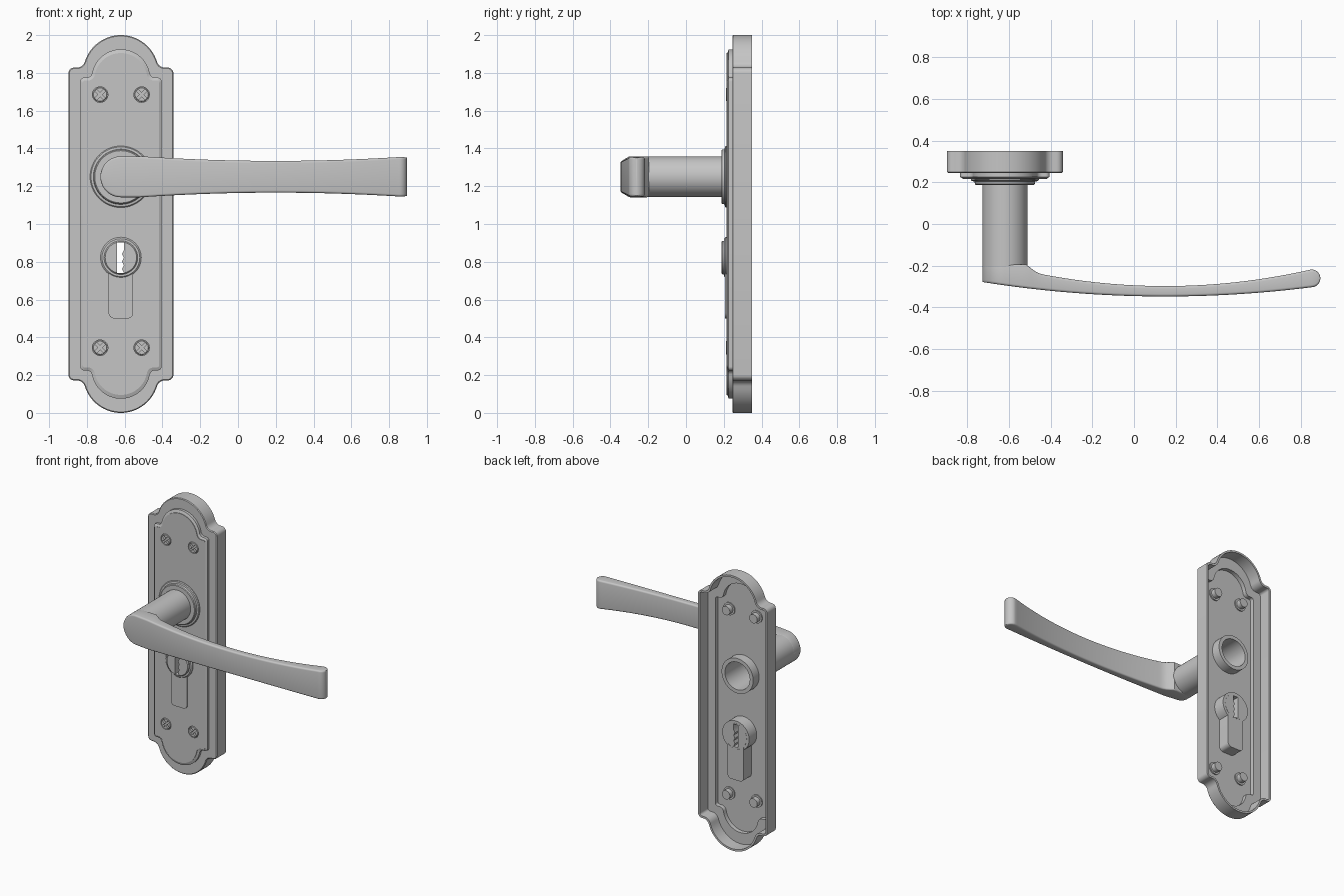
import bpy, bmesh
from math import sin, cos, pi, atan2, sqrt, radians

cube = bpy.data.objects.get("Cube")
if cube:
    bpy.data.objects.remove(cube, do_unlink=True)

CX = -0.62        # centre line of the plate
HANDLE_Z = 1.25
LOCK_Z = 0.822

metal = bpy.data.materials.new("satin_grey")
metal.use_nodes = True
GREY = (0.56, 0.56, 0.56, 1)
metal.diffuse_color = GREY
metal.node_tree.nodes["Principled BSDF"].inputs["Base Color"].default_value = GREY
parts = []


def loft(name, rings, closed=False):
    """Skin equal-length rings; cap the ends unless the rings form a loop."""
    bm = bmesh.new()
    loops = [[bm.verts.new(p) for p in ring] for ring in rings]
    pairs = list(zip(loops, loops[1:]))
    if closed:
        pairs.append((loops[-1], loops[0]))
    else:
        bm.faces.new(loops[0])
        bm.faces.new(loops[-1])
    n = len(loops[0])
    for a, b in pairs:
        for i in range(n):
            j = (i + 1) % n
            bm.faces.new((a[i], a[j], b[j], b[i]))
    bmesh.ops.recalc_face_normals(bm, faces=bm.faces)
    mesh = bpy.data.meshes.new(name)
    bm.to_mesh(mesh)
    bm.free()
    mesh.materials.append(metal)
    obj = bpy.data.objects.new(name, mesh)
    bpy.context.collection.objects.link(obj)
    parts.append(obj)
    return obj


def lathe(name, profile, x, z, closed=False, n=48):
    """Turn (radius, y) points around an axis that runs front to back."""
    turn = [2 * pi * i / n for i in range(n)]
    return loft(name, [[(x + r * cos(t), y, z + r * sin(t)) for t in turn]
                       for r, y in profile], closed)


def prism(name, outline, x, z, y0, y1):
    return loft(name, [[(x + u, y, z + v) for u, v in outline] for y in (y0, y1)])


def cut(obj, cutter):
    mod = obj.modifiers.new("cut", 'BOOLEAN')
    mod.operation = 'DIFFERENCE'
    mod.solver = 'EXACT'
    mod.object = cutter
    bpy.context.view_layer.update()
    deps = bpy.context.evaluated_depsgraph_get()
    mesh = bpy.data.meshes.new_from_object(obj.evaluated_get(deps))
    obj.modifiers.clear()
    obj.data = mesh
    parts.remove(cutter)
    bpy.data.objects.remove(cutter, do_unlink=True)


def arc(x, z, r, a0, a1, n):
    return [(x + r * cos(a0 + (a1 - a0) * i / n), z + r * sin(a0 + (a1 - a0) * i / n))
            for i in range(n + 1)]


def rounded_rect(w, z0, z1, r):
    pts = []
    for k, (x, z) in enumerate(((w - r, z1 - r), (r - w, z1 - r), (r - w, z0 + r), (w - r, z0 + r))):
        pts += arc(x, z, r, k * pi / 2, (k + 1) * pi / 2, 6)
    return pts


def plate_ring(y, w, dome, top, shoulder, fillet, corner):
    """Domed, shouldered outline, symmetric about x and mid height."""
    zc = top - dome
    dz = shoulder + fillet - zc
    fx = sqrt((dome + fillet) ** 2 - dz ** 2)
    t = atan2(dz, fx)
    quarter = arc(0, zc, dome, pi / 2, t, 16)
    quarter += arc(fx, shoulder + fillet, fillet, pi + t, 1.5 * pi, 8)
    quarter += arc(w - corner, shoulder - corner, corner, pi / 2, 0, 6)
    quarter[0] = (0, top)
    right = quarter + [(x, 2 - z) for x, z in reversed(quarter)]
    left = [(-x, z) for x, z in reversed(right[1:-1])]
    return [(CX + x, y, z) for x, z in right + left]


# Backplate: thin pressed shell, open at the rear, with a raised stepped field
outer = (0.278, 0.2, 2.0, 1.828, 0.045, 0.03)
lip = (0.273, 0.195, 1.995, 1.823, 0.047, 0.026)
wall = (0.264, 0.186, 1.986, 1.814, 0.052, 0.018)
step = (0.215, 0.155, 1.925, 1.775, 0.03, 0.02)
field = (0.203, 0.14, 1.905, 1.76, 0.035, 0.015)
plate = loft("backplate", [
    plate_ring(0.227, *field), plate_ring(0.257, *field), plate_ring(0.257, *wall),
    plate_ring(0.35, *wall), plate_ring(0.35, *outer), plate_ring(0.25, *outer),
    plate_ring(0.245, *lip), plate_ring(0.245, *step), plate_ring(0.226, *step),
    plate_ring(0.219, *field), plate_ring(0.215, *field)])


def drill(r, x, z):
    cut(plate, lathe("drill", [(r, 0.1), (r, 0.5)], x, z))


# Openings in the plate
drill(0.12, CX, HANDLE_Z)
drill(0.095, CX, LOCK_Z)

# Screws with crossed recesses
bar = [(-0.032, -0.007), (0.032, -0.007), (0.032, 0.007), (-0.032, 0.007)]
for side in (-1, 1):
    for level, z in (("lower", 0.345), ("upper", 1.685)):
        x = CX + side * 0.11
        drill(0.041, x, z)
        screw = lathe(level + ("_left" if side > 0 else "_right") + "_screw",
                      [(0.032, 0.27), (0.032, 0.235), (0.045, 0.235), (0.045, 0.224), (0.038, 0.224),
                       (0.038, 0.216), (0.035, 0.213)], x, z, n=32)
        for a in (radians(45), radians(135)):
            cross = [(u * cos(a) - v * sin(a), u * sin(a) + v * cos(a)) for u, v in bar]
            cut(screw, prism("cross_cutter", cross, x, z, 0.1, 0.23))

# Lock: body standing out at the rear, collar and plug with a toothed keyway
body = prism("lock_body", rounded_rect(0.065, -0.322, -0.03, 0.03), CX, LOCK_Z, 0.206, 0.315)
cut(body, lathe("body_cutter", [(0.095, 0.1), (0.095, 0.5)], CX, LOCK_Z))
lathe("lock_collar", [(0.088, 0.202), (0.1, 0.202), (0.108, 0.209), (0.108, 0.314), (0.088, 0.314)],
      CX, LOCK_Z, closed=True)
plug = lathe("lock_plug", [(0.089, 0.315), (0.089, 0.194), (0.083, 0.187)], CX, LOCK_Z)
teeth = [(0.016 if i % 2 else 0.006, -0.06 + 0.02 * i) for i in range(5)]
keyway = [(-0.02, 0.081), (-0.02, -0.081), (0.016, -0.081)] + teeth + [(0.016, 0.04), (0.016, 0.081)]
cut(plug, prism("keyway_cutter", keyway, CX, LOCK_Z, 0.1, 0.5))

# Rose around the handle neck
lathe("handle_rose", [(0.163, 0.224), (0.163, 0.211), (0.158, 0.206), (0.146, 0.204), (0.143, 0.191),
                      (0.138, 0.187), (0.107, 0.187), (0.107, 0.224)],
      CX, HANDLE_Z, closed=True, n=64)


# Lever: a bowed bar, waisted in the middle
def front(x):
    return -0.348 + 0.09 * (x - 0.15) ** 2


def back(x):
    blend = max(0, (-0.44 - x) / 0.07)
    return min(-0.195, -0.298 + 0.162 * (x - 0.15) ** 2 + 0.03 * blend ** 2)


def half_height(x):
    return min(0.1085, 0.084 + 0.048 * (x - 0.2) ** 2)


def section(x, y0, y1, h):
    b = min(0.012, h * 0.45, (y1 - y0) * 0.45)
    pts = []
    for k, (y, z) in enumerate(((y1 - b, h - b), (y0 + b, h - b), (y0 + b, b - h), (y1 - b, b - h))):
        pts += arc(y, z, b, k * pi / 2, (k + 1) * pi / 2, 4)
    return [(x, y, HANDLE_Z + z) for y, z in pts]


rings = []
for i in range(16):                       # round end over the neck
    t = radians(87) * (1 - i / 16)
    x = CX - 0.1085 * sin(t)
    rings.append(section(x, front(x), back(x), 0.1085 * cos(t)))
TIP = 0.852
for i in range(73):                       # long bowed grip
    x = CX + (TIP - CX) * i / 72
    rings.append(section(x, front(x), back(x), half_height(x)))
mid, rad = (front(TIP) + back(TIP)) / 2, (back(TIP) - front(TIP)) / 2
for i in range(1, 9):                     # rounded tip
    t = radians(84) * i / 8
    rings.append(section(TIP + rad * sin(t), mid - rad * cos(t), mid + rad * cos(t),
                         half_height(TIP) - 0.004 * (1 - cos(t))))
loft("handle_lever", rings)

# Neck: hollow at the rear for the spindle, with a collar behind the plate
lathe("handle_neck", [(0.1, 0.0), (0.1, 0.295), (0.127, 0.295), (0.127, 0.222), (0.108, 0.222),
                      (0.108, -0.24)], CX, HANDLE_Z, n=64)

# Smooth shading with crisp edges
bpy.ops.object.select_all(action='DESELECT')
for obj in parts:
    obj.select_set(True)
bpy.context.view_layer.objects.active = plate
bpy.ops.object.shade_smooth_by_angle(angle=radians(30))
